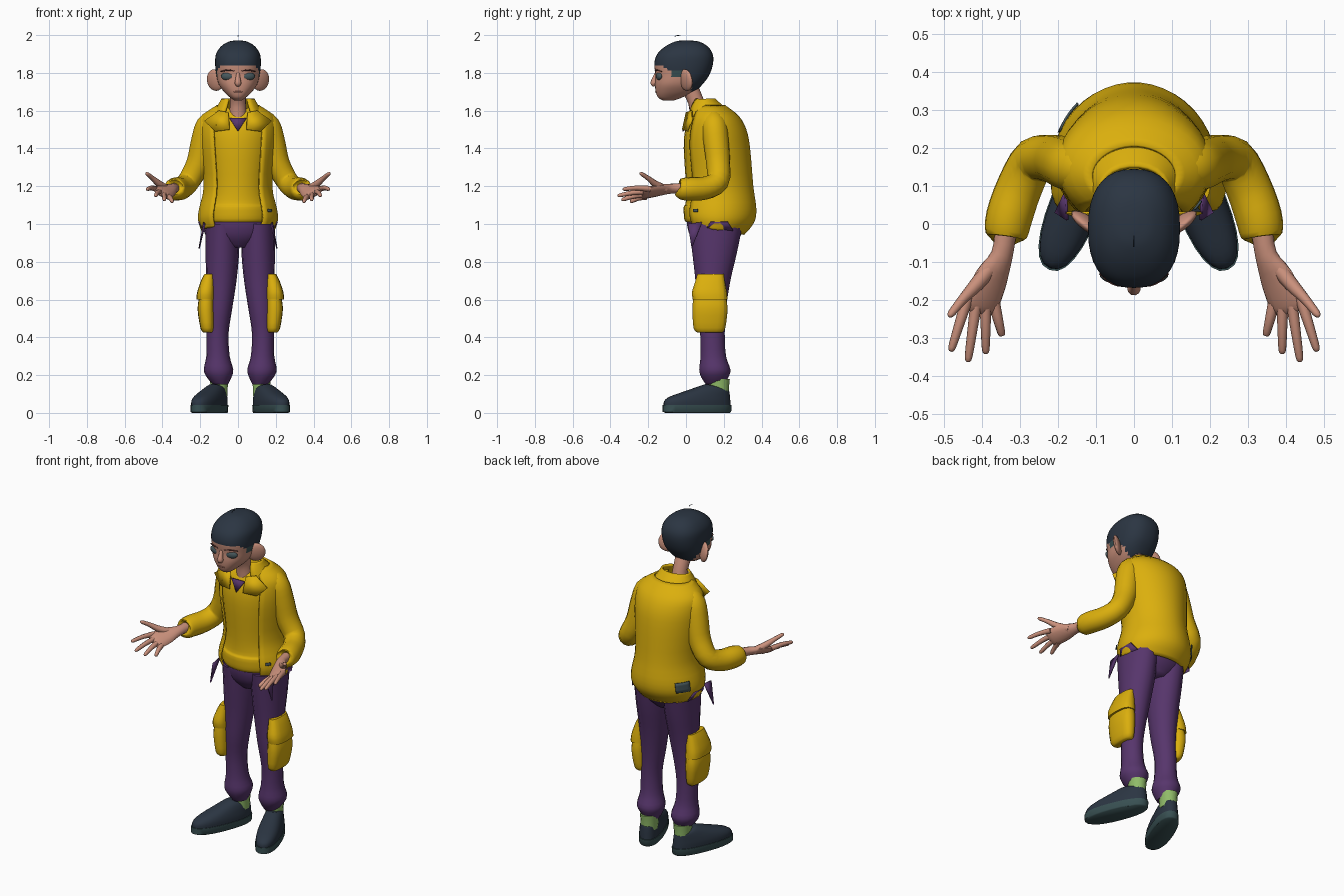
import bpy, bmesh
from math import sin, cos, pi, copysign
from mathutils import Vector, Matrix

cube = bpy.data.objects.get("Cube")
if cube:
    bpy.data.objects.remove(cube)


def material(name, r, g, b):
    m = bpy.data.materials.new(name)
    m.use_nodes = True
    m.diffuse_color = (r, g, b, 1)
    bsdf = next(n for n in m.node_tree.nodes if n.type == 'BSDF_PRINCIPLED')
    bsdf.inputs["Base Color"].default_value = (r, g, b, 1)
    return m


YELLOW = material("yellow_cloth", .71, .43, .004)
PURPLE = material("purple_cloth", .095, .036, .15)
SKIN = material("skin", .59, .28, .20)
HAIR = material("navy_black", .024, .036, .055)
TEAL = material("dark_teal", .04, .08, .085)
GREY = material("slate_grey", .065, .10, .11)
SOCK = material("sock_green", .28, .50, .14)
LIP = material("lip", .46, .19, .14)
BROW = material("brow_brown", .10, .035, .03)


def build(name, verts, faces, mats, mirror=False, shift=0, thick=0, rule=None):
    """Make one smooth-shaded object, optionally mirrored, shifted or thickened."""
    me = bpy.data.meshes.new(name)
    me.from_pydata([tuple(v) for v in verts], [], faces)
    bm = bmesh.new()
    bm.from_mesh(me)
    bmesh.ops.recalc_face_normals(bm, faces=bm.faces)
    bm.to_mesh(me)
    bm.free()
    for m in mats:
        me.materials.append(m)
    if rule:
        for p in me.polygons:
            p.material_index = rule(p.center)
    me.shade_smooth()
    me.set_sharp_from_angle(angle=.9)
    ob = bpy.data.objects.new(name, me)
    ob.location.x = shift
    bpy.context.scene.collection.objects.link(ob)
    if thick:
        s = ob.modifiers.new("thickness", 'SOLIDIFY')
        s.thickness, s.offset = thick, 0
    if mirror:
        ob.modifiers.new("mirror", 'MIRROR')


def resample(rows, k):
    """Catmull-Rom interpolation of tuples, k steps per span."""
    out = []
    for i in range(len(rows) - 1):
        a, b, c, d = (rows[min(max(j, 0), len(rows) - 1)] for j in range(i - 1, i + 3))
        for s in range(k):
            t = s / k
            out.append([q + .5 * t * (r - p + t * (2*p - 5*q + 4*r - w + t * (3*(q - r) + w - p)))
                        for p, q, r, w in zip(a, b, c, d)])
    return out + [list(rows[-1])]


def skin_rings(rings, closed):
    n = len(rings[0])
    faces = [(i*n + j, i*n + (j+1) % n, (i+1)*n + (j+1) % n, (i+1)*n + j)
             for i in range(len(rings) - 1) for j in range(n if closed else n - 1)]
    if closed:
        faces += [tuple(range(n)), tuple(range((len(rings)-1)*n, len(rings)*n))]
    return [v for r in rings for v in r], faces


def loft(name, rows, mats, n=20, k=3, arc=None, p=1, place=None, **kw):
    """Stack rings: (z, front y, back y, half width, centre x, front lift)."""
    rows = resample([tuple(r) + (0,) * (6 - len(r)) for r in rows], k)
    a0, a1 = arc or (0, 2*pi)
    rings = []
    for z, yf, yb, rx, cx, lift in rows:
        ring = []
        for j in range(n):
            a = a0 + (a1 - a0) * j / (n - 1 if arc else n)
            sx, cy = (copysign(abs(f)**p, f) for f in (sin(a), cos(a)))
            v = Vector((cx + rx*sx, (yf+yb)/2 - (yb-yf)/2*cy, z + lift*cy))
            ring.append(place @ v if place else v)
        rings.append(ring)
    build(name, *skin_rings(rings, not arc), mats, **kw)


def tube(name, pts, mats, n=10, k=3, side=(.7, .3, .7), **kw):
    """Sweep an ellipse along a path: (x, y, z, width radius, depth radius)."""
    rows = resample([tuple(q) if len(q) == 5 else tuple(q) + (q[3],) for q in pts], k)
    rings = []
    for i, (x, y, z, r, d) in enumerate(rows):
        t = Vector(rows[min(i+1, len(rows)-1)][:3]) - Vector(rows[max(i-1, 0)][:3])
        t.normalize()
        u = Vector(side)
        u = (u - t * u.dot(t)).normalized()
        w = t.cross(u)
        rings.append([Vector((x, y, z)) + u*r*cos(2*pi*j/n) + w*d*sin(2*pi*j/n) for j in range(n)])
    build(name, *skin_rings(rings, True), mats, **kw)


def ball(name, loc, scale, mats, turn=0, tip=0, **kw):
    bm = bmesh.new()
    m = Matrix.Translation(loc) @ Matrix.Rotation(turn, 4, 'Z') @ Matrix.Rotation(tip, 4, 'Y')
    bmesh.ops.create_uvsphere(bm, u_segments=16, v_segments=10, radius=1,
                              matrix=m @ Matrix.Diagonal((*scale, 1)))
    bm.verts.index_update()
    verts = [v.co.copy() for v in bm.verts]
    faces = [[v.index for v in f.verts] for f in bm.faces]
    bm.free()
    build(name, verts, faces, mats, **kw)


def plate(name, pts, mat, mirror=True):
    build(name, pts, [tuple(range(len(pts)))], [mat], mirror=mirror, thick=.007)


# Head, with cropped hair and sideburns coloured by a hairline
def hairline(c):
    if -.08 < c.y < .0 and 1.775 < c.z < 1.815:
        return 2
    line = 1.84 - max(0, c.y + .14) * .5 if c.y < .03 else 1.70
    return 1 if c.z > line else 0


loft("head", [(1.655, -.125, -.06, .02), (1.67, -.148, -.02, .042), (1.70, -.160, .045, .074),
              (1.74, -.164, .088, .102), (1.79, -.162, .124, .115), (1.85, -.168, .143, .121),
              (1.90, -.152, .141, .116), (1.94, -.11, .115, .09), (1.965, -.06, .07, .05),
              (1.972, -.02, .02, .01)], [SKIN, HAIR, TEAL], n=36, k=5, p=.84, rule=hairline)
tube("stray_hair", [(0, -.06, 1.993, .002), (0, -.045, 1.998, .002), (0, -.03, 1.996, .002)], [HAIR], n=5)
tube("nose", [(0, -.156, 1.80, .009), (0, -.166, 1.77, .013), (0, -.17, 1.745, .018), (0, -.163, 1.733, .01)], [SKIN])
ball("mouth", (0, -.156, 1.70), (.024, .008, .005), [LIP])
ball("ear", (.12, .0, 1.762), (.018, .054, .058), [SKIN], turn=-.95, tip=.15, mirror=True)
ball("eye", (.057, -.143, 1.782), (.035, .014, .021), [GREY], turn=.3, mirror=True)
tube("eyebrow", [(.02, -.163, 1.81, .003), (.055, -.157, 1.815, .004), (.09, -.13, 1.807, .003)],
     [BROW], n=6, mirror=True)
tube("neck", [(0, .075, 1.52, .055), (0, .066, 1.58, .047), (0, .052, 1.65, .042), (0, .02, 1.72, .045)], [SKIN], n=14)

# Shirt under an open jacket
loft("shirt", [(1.01, .0, .30, .17), (1.03, -.01, .33, .185), (1.09, -.012, .345, .185), (1.11, -.002, .335, .175),
               (1.2, .0, .33, .16), (1.4, -.012, .32, .18), (1.5, -.004, .30, .185),
               (1.57, .022, .26, .165), (1.615, .06, .19, .09)], [YELLOW], n=28)
loft("jacket", [(.968, .005, .305, .19, 0, .022), (1.02, -.02, .356, .207, 0, .012), (1.08, -.025, .368, .202),
                (1.2, -.004, .352, .177), (1.4, -.02, .335, .195), (1.5, -.01, .315, .2),
                (1.57, .015, .275, .185), (1.625, .05, .205, .11)],
     [YELLOW], n=32, arc=(.7, 2*pi - .7), p=1.04, thick=.01)
loft("collar", [(1.57, .0, .245, .135), (1.62, .015, .195, .105), (1.66, .045, .15, .083)], [YELLOW],
     n=18, arc=(.6, 2*pi - .6), thick=.012)
plate("lapel", [(.05, .002, 1.59), (.10, .03, 1.60), (.178, .03, 1.545), (.12, .008, 1.49), (.045, -.018, 1.50)], YELLOW)
plate("neckline", [(-.045, .002, 1.56), (.045, .002, 1.56), (0, -.016, 1.49)], PURPLE, mirror=False)
loft("back_patch", [(1.03, -.032, .37, .212), (1.09, -.034, .379, .208)], [GREY], n=6, arc=(3.93, 4.35), thick=.006)
loft("front_patch", [(1.065, -.033, .376, .211), (1.08, -.033, .377, .209)], [GREY], n=4, arc=(.86, 1.0), thick=.006)
plate("torn_strip", [(.175, .01, 1.0), (.18, .085, 1.01), (.206, .03, .87)], PURPLE)
plate("torn_side", [(.188, .11, .98), (.209, .13, 1.012), (.209, .22, 1.012), (.185, .25, .965)], PURPLE)

# Sleeves bent at the elbow
tube("sleeve", [(.11, .14, 1.56, .055), (.155, .15, 1.52, .068), (.182, .16, 1.43, .068), (.21, .17, 1.32, .064),
                (.262, .168, 1.225, .06), (.30, .10, 1.19, .061), (.328, .02, 1.186, .062), (.336, -.03, 1.184, .055),
                (.337, -.038, 1.185, .036)], [YELLOW], n=14, mirror=True)

# Open hands, palms up
across = (.82, .25, .5)
tube("palm", [(.335, .0, 1.19, .03, .027), (.347, -.08, 1.187, .03, .025), (.375, -.14, 1.178, .05, .022),
              (.404, -.21, 1.165, .055, .018), (.412, -.232, 1.161, .042, .01)], [SKIN], side=across, n=12, mirror=True)
tips = {"little": (.347, -.295, 1.118), "ring": (.39, -.342, 1.128),
        "middle": (.437, -.363, 1.15), "index": (.482, -.335, 1.185)}
for i, (finger, tip) in enumerate(tips.items()):
    tip = Vector(tip)
    base = Vector((.402, -.20, 1.165)) + Vector(across) * (i - 1.5) * .028
    mid = base.lerp(tip, .5) + Vector((0, 0, .005))
    tube(finger + "_finger", [(*base, .016), (*mid, .013), (*base.lerp(tip, .92), .010), (*tip, .004)],
         [SKIN], n=8, mirror=True)
tube("thumb", [(.375, -.11, 1.185, .022), (.415, -.16, 1.21, .019), (.452, -.20, 1.242, .013),
               (.48, -.235, 1.265, .01), (.487, -.243, 1.27, .004)], [SKIN], n=8, mirror=True)

# Trousers, standing slightly toward the left
pair = dict(mirror=True, shift=.012)
loft("hips", [(1.06, .01, .32, .165), (1.0, .005, .312, .182), (.93, .025, .285, .165), (.875, .07, .24, .07)], [PURPLE], n=24)
loft("trouser_leg", [(1.0, .015, .30, .09, .094), (.85, .033, .27, .089, .095), (.7, .05, .235, .08, .1),
                     (.55, .06, .212, .067, .11), (.42, .075, .205, .058, .12), (.3, .077, .212, .062, .118),
                     (.23, .07, .235, .078, .115), (.19, .08, .225, .066, .112), (.15, .105, .205, .04, .105)],
     [PURPLE], n=16, **pair)
loft("pocket", [(.425, .06, .19, .024, .172), (.45, .04, .208, .036, .175), (.55, .034, .22, .044, .182),
                (.62, .04, .21, .038, .178)], [YELLOW], n=16, p=.75, **pair)
loft("pocket_flap", [(.60, .036, .22, .048, .184), (.64, .032, .216, .046, .182), (.70, .05, .205, .036, .172),
                     (.735, .06, .2, .026, .164)], [YELLOW], n=16, p=.75, **pair)

# Socks and turned-out shoes
loft("sock", [(.09, .12, .226, .045, .112), (.14, .12, .228, .047, .112), (.18, .115, .232, .05, .112)],
     [SOCK], n=14, **pair)
turn = Matrix.Translation((.12, .167, 0)) @ Matrix.Rotation(.38, 4, 'Z')
loft("shoe_sole", [(0, -.295, .068, .062), (.006, -.31, .075, .067), (.042, -.31, .077, .067)],
     [TEAL], n=24, p=.85, k=1, place=turn, **pair)
loft("shoe_upper", [(.04, -.305, .072, .064), (.065, -.30, .07, .064), (.088, -.265, .068, .06), (.112, -.18, .065, .053, 0, .004),
                    (.13, -.095, .062, .045, 0, .014), (.136, -.07, .055, .036, 0, .016)],
     [HAIR], n=24, p=.85, place=turn, **pair)
